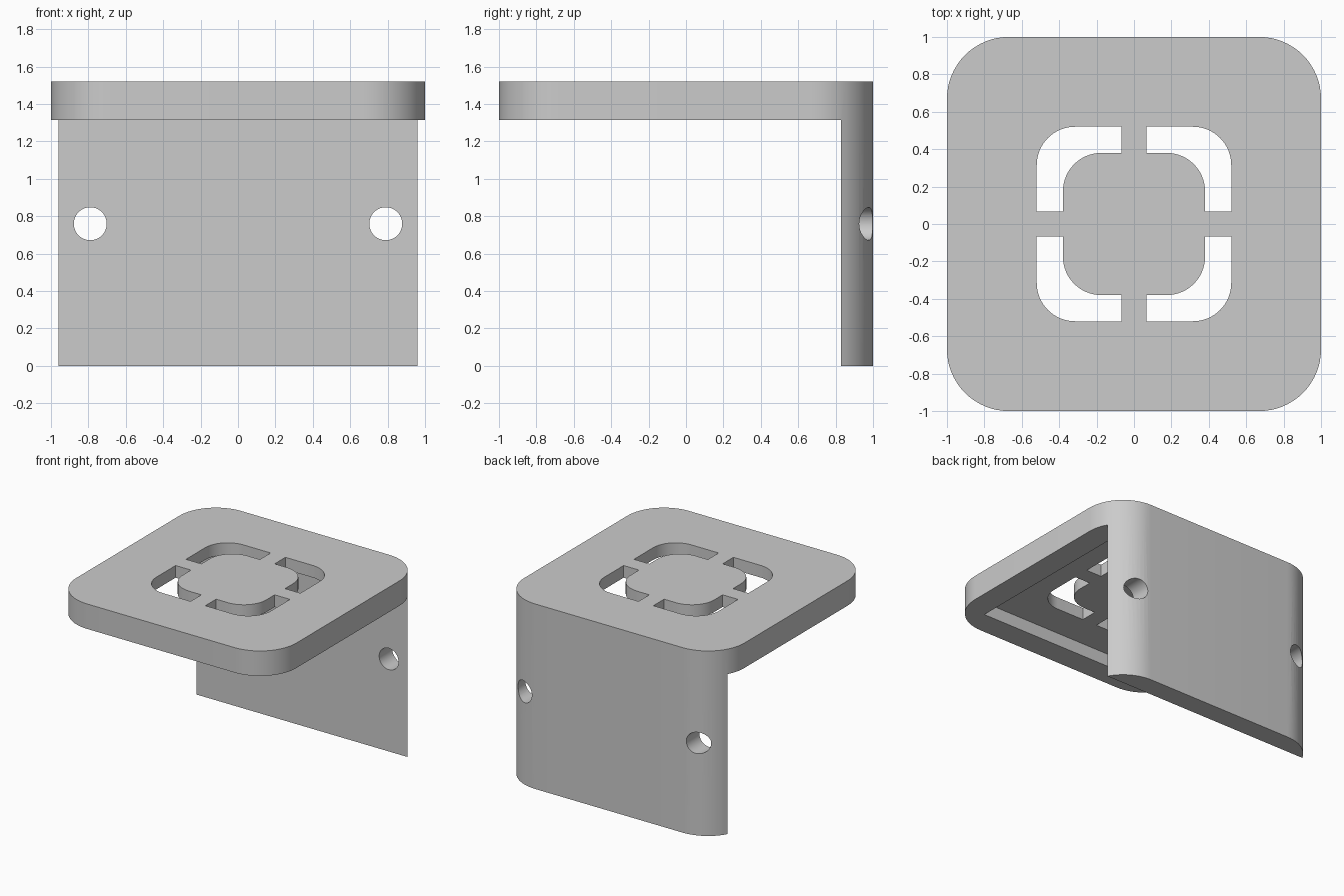
import bpy
import bmesh
from math import sin, cos, pi, radians
from mathutils import Matrix

cube = bpy.data.objects.get("Cube")
if cube:
    bpy.data.objects.remove(cube, do_unlink=True)

TOP, UNDERSIDE = 1.52, 1.315     # plate faces
WALL_INNER = 0.83                # front face of the back wall
POCKET, POCKET_TOP = 0.80, 1.42  # recess under the plate

grey = bpy.data.materials.new("grey")
grey.use_nodes = True
colour = (0.6, 0.6, 0.6, 1)
grey.diffuse_color = colour
grey.node_tree.nodes["Principled BSDF"].inputs["Base Color"].default_value = colour


def arc(centre, radius, start, steps=16):
    """Quarter arc, counterclockwise, around a centre on the diagonal."""
    angles = [start + pi / 2 * i / steps for i in range(steps + 1)]
    return [(centre + radius * cos(a), centre + radius * sin(a)) for a in angles]


def prism(name, profiles, low, high):
    """Extrude closed outlines straight up into solids."""
    bm = bmesh.new()
    for outline in profiles:
        face = bm.faces.new([bm.verts.new((x, y, low)) for x, y in outline])
        grown = bmesh.ops.extrude_face_region(bm, geom=[face])["geom"]
        verts = [v for v in grown if isinstance(v, bmesh.types.BMVert)]
        bmesh.ops.translate(bm, verts=verts, vec=(0, 0, high - low))
    bmesh.ops.recalc_face_normals(bm, faces=bm.faces)
    return finish(name, bm)


def finish(name, bm):
    mesh = bpy.data.meshes.new(name)
    bm.to_mesh(mesh)
    bm.free()
    mesh.materials.append(grey)
    obj = bpy.data.objects.new(name, mesh)
    bpy.context.collection.objects.link(obj)
    return obj


def quarter_turns(points):
    """The outline repeated in all four quadrants."""
    turns = [(1, 0), (0, 1), (-1, 0), (0, -1)]
    return [[(x * c - y * s, x * s + y * c) for x, y in points] for c, s in turns]


def rectangle(x0, x1, y0, y1):
    return [(x0, y0), (x1, y0), (x1, y1), (x0, y1)]


def cut(target, cutter):
    cutter.hide_render = True
    mod = target.modifiers.new("cut", "BOOLEAN")
    mod.operation = "DIFFERENCE"
    mod.solver = "EXACT"
    mod.object = cutter
    bpy.context.view_layer.objects.active = target
    bpy.ops.object.modifier_apply(modifier=mod.name)
    bpy.data.objects.remove(cutter, do_unlink=True)


# Full rounded block, from which the plate and back wall are carved
corners = quarter_turns(arc(0.67, 0.33, 0))
bracket = prism("wall_bracket", [sum(corners, [])], 0, TOP)

# Open space in front of the wall, and the recess below the plate
cut(bracket, prism("front_space", [rectangle(-2, 2, -2, WALL_INNER)], -1, UNDERSIDE))
cut(bracket, prism("pocket", [rectangle(-POCKET, POCKET, -POCKET, POCKET)],
                   UNDERSIDE - 0.1, POCKET_TOP))

# Four curved corner slots, leaving bridges to the centre
OUTER, INNER, BRIDGE, ROUND = 0.52, 0.38, 0.067, 0.205
slot = ([(OUTER, BRIDGE)] + arc(OUTER - ROUND, ROUND, 0) + [(BRIDGE, OUTER), (BRIDGE, INNER)]
        + arc(INNER - ROUND, ROUND, 0)[::-1] + [(INNER, BRIDGE)])
cut(bracket, prism("slots", quarter_turns(slot), 1, 2))

# Screw holes through the wall
bm = bmesh.new()
for side in (-1, 1):
    place = Matrix.Translation((side * 0.79, 0.9, 0.76)) @ Matrix.Rotation(radians(90), 4, "X")
    bmesh.ops.create_cone(bm, cap_ends=True, segments=48, radius1=0.088, radius2=0.088,
                          depth=0.6, matrix=place)
cut(bracket, finish("screw_holes", bm))

# Smooth rounded faces, crisp edges
bpy.ops.object.select_all(action="DESELECT")
bracket.select_set(True)
bpy.context.view_layer.objects.active = bracket
bpy.ops.object.shade_smooth_by_angle(angle=radians(30))
